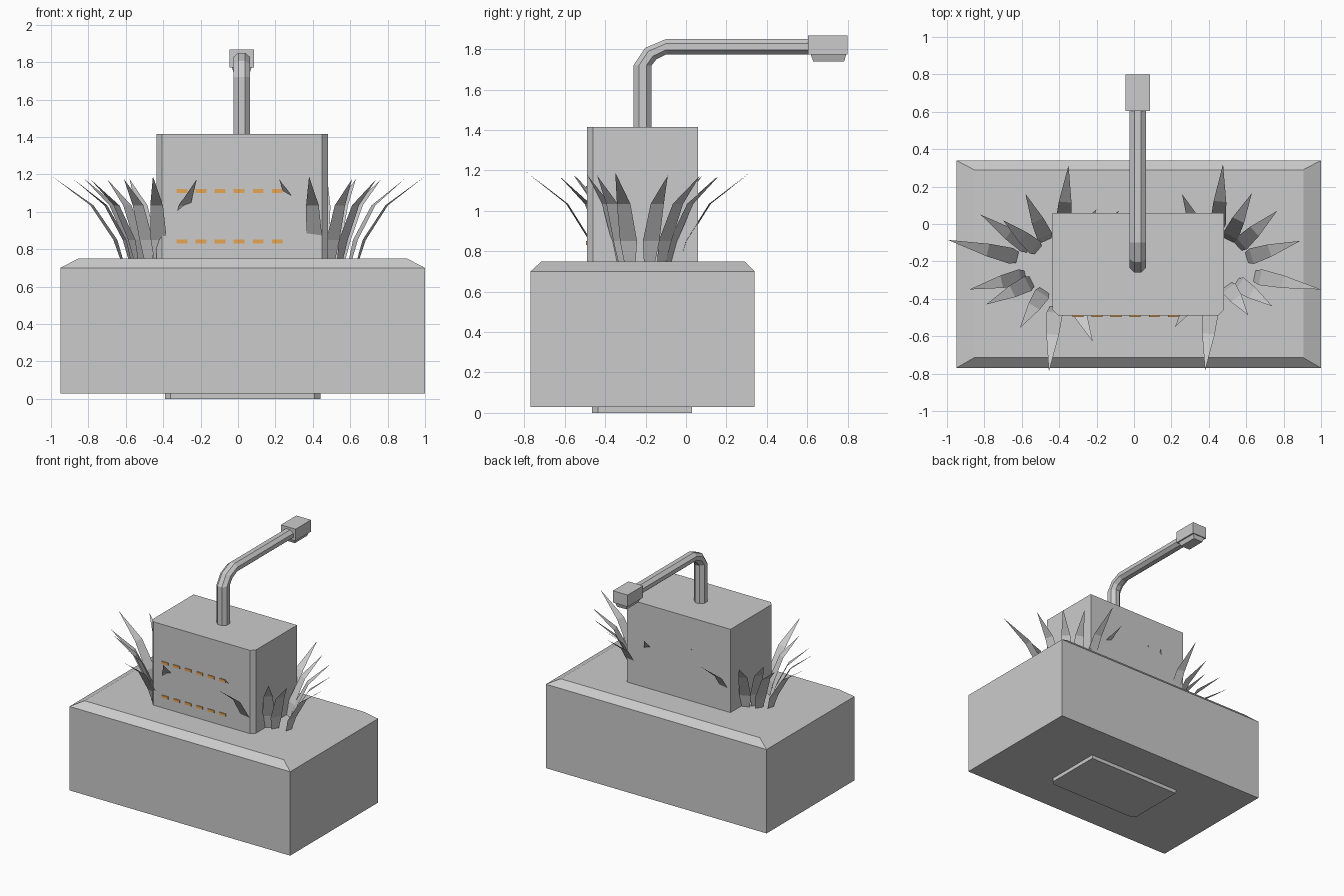
import bpy, bmesh, math
from mathutils import Vector

if "Cube" in bpy.data.objects:
    bpy.data.objects.remove(bpy.data.objects["Cube"])


def material(name, rgb):
    m = bpy.data.materials.new(name)
    m.diffuse_color = (*rgb, 1)
    m.use_nodes = True
    m.node_tree.nodes["Principled BSDF"].inputs["Base Color"].default_value = m.diffuse_color
    return m


GREY = material("light_grey", (0.6, 0.6, 0.6))
ORANGE = material("orange", (0.9, 0.42, 0.1))


def finish(bm, name, mat, closed=True):
    if closed:
        bmesh.ops.recalc_face_normals(bm, faces=bm.faces)
    me = bpy.data.meshes.new(name)
    bm.to_mesh(me)
    bm.free()
    me.materials.append(mat)
    ob = bpy.data.objects.new(name, me)
    bpy.context.collection.objects.link(ob)
    return ob


def loft(bm, rings):
    """Skin equal-length rings and cap both ends."""
    vs = [[bm.verts.new(p) for p in r] for r in rings]
    n = len(vs[0])
    for a, b in zip(vs, vs[1:]):
        for i in range(n):
            j = (i + 1) % n
            bm.faces.new((a[i], a[j], b[j], b[i]))
    bm.faces.new(vs[0][::-1])
    bm.faces.new(vs[-1])


def rect(x0, x1, y0, y1, z, c=0):
    """Rectangle outline, with front corners cut by c."""
    if c:
        return [(x0 + c, y0, z), (x1 - c, y0, z), (x1, y0 + c, z),
                (x1, y1, z), (x0, y1, z), (x0, y0 + c, z)]
    return [(x0, y0, z), (x1, y0, z), (x1, y1, z), (x0, y1, z)]


def solid(name, mat, *rings):
    bm = bmesh.new()
    loft(bm, rings)
    return finish(bm, name, mat)


# Planter block with a chamfered top rim
solid("planter", GREY,
      rect(-0.95, 1.0, -0.77, 0.34, 0.03),
      rect(-0.95, 1.0, -0.77, 0.34, 0.70),
      rect(-0.855, 0.905, -0.715, 0.29, 0.75))

# Foot under the planter
solid("foot", GREY,
      rect(-0.39, 0.44, -0.465, 0.03, 0.0, 0.03),
      rect(-0.39, 0.44, -0.465, 0.03, 0.04, 0.03))

# Upright cabinet
solid("cabinet", GREY,
      rect(-0.435, 0.48, -0.49, 0.06, 0.74, 0.03),
      rect(-0.435, 0.48, -0.49, 0.06, 1.415, 0.03))

# Two rows of orange slots on the cabinet front
bm = bmesh.new()
for z in (0.842, 1.112):
    for i in range(6):
        x = -0.30 + 0.102 * i
        loft(bm, [rect(x - 0.029, x + 0.029, -0.496, -0.488, z + s) for s in (-0.01, 0.01)])
finish(bm, "slots", ORANGE)

# Bent pipe: octagonal rings along (y, z, tilt, half thickness)
path = [(-0.215, 1.40, 0, 0.045), (-0.215, 1.72, 0, 0.045),
        (-0.175, 1.778, 45, 0.04), (-0.10, 1.812, 90, 0.038),
        (0.62, 1.812, 90, 0.038)]
rings = []
for y, z, tilt, h in path:
    t = math.radians(tilt)
    ring = []
    for k in range(8):
        a = math.tau * (k + 0.5) / 8
        s = math.sin(a) * h / math.cos(math.pi / 8)
        ring.append((0.02 + 0.045 * math.cos(a) / math.cos(math.pi / 8),
                     y + s * math.cos(t), z - s * math.sin(t)))
    rings.append(ring)
solid("pipe", GREY, *rings)

# Lamp head and its tapered underside
solid("lamp_head", GREY,
      rect(-0.045, 0.085, 0.605, 0.80, 1.773),
      rect(-0.045, 0.085, 0.605, 0.80, 1.867))
solid("lamp_lens", GREY,
      rect(-0.022, 0.062, 0.63, 0.783, 1.74),
      rect(-0.034, 0.074, 0.617, 0.793, 1.775))


# Grass clumps: flat blades that bend outward from the clump centre
def clump(name, centre, tips):
    bm = bmesh.new()
    c = Vector(centre)
    for tip in tips:
        d = Vector(tip) - c
        side = Vector((-d.y, d.x)).normalized()
        top = 1.19 if d.length > 0.52 else 1.175
        rows = []
        for f, z, w in ((0.37, 0.74, 0.028), (0.43, 0.85, 0.043), (0.64, 1.035, 0.034)):
            p = c + d * f
            rows.append([bm.verts.new((*(p + side * s * w), z)) for s in (1, -1)])
        end = bm.verts.new((*tip, top))
        for a, b in zip(rows, rows[1:]):
            bm.faces.new((a[0], a[1], b[1], b[0]))
        bm.faces.new((rows[-1][0], rows[-1][1], end))
    finish(bm, name, GREY, closed=False)


clump("left_grass", (-0.40, -0.235),
      [(-0.35, 0.315), (-0.58, 0.16), (-0.82, 0.05), (-0.995, -0.085),
       (-0.88, -0.35), (-0.79, -0.43), (-0.61, -0.556), (-0.455, -0.79),
       (-0.22, -0.63), (-0.70, 0.02), (-0.08, 0.07), (-0.20, 0.08)])
clump("right_grass", (0.43, -0.235),
      [(0.476, 0.32), (0.257, 0.16), (0.63, 0.165), (0.765, 0.07),
       (0.89, -0.09), (1.0, -0.35), (0.74, -0.44), (0.61, -0.487),
       (0.38, -0.785), (0.22, -0.55)])
